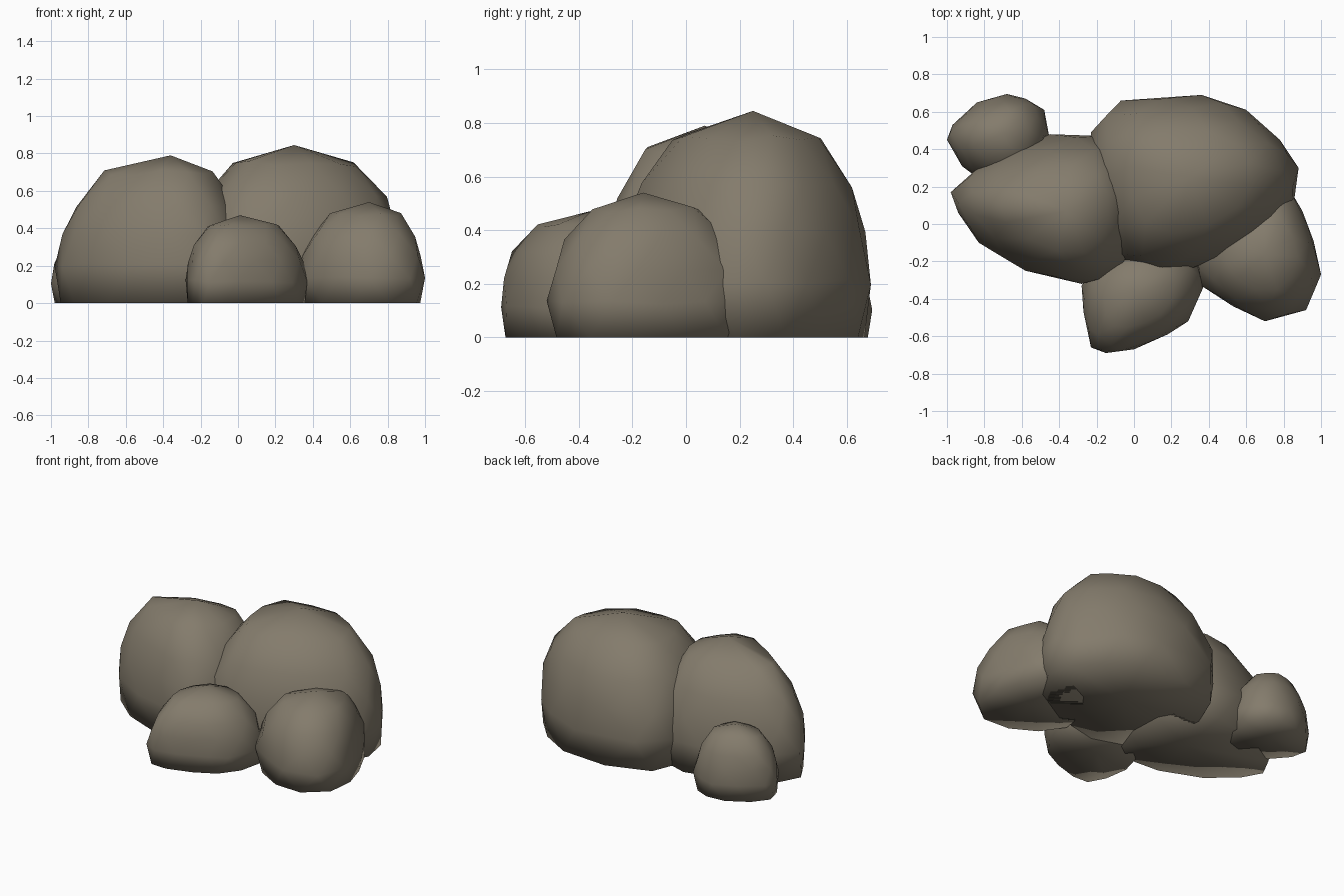
import bpy, bmesh, random

if "Cube" in bpy.data.objects:
    bpy.data.objects.remove(bpy.data.objects["Cube"])

random.seed(7)

stone = bpy.data.materials.new("stone")
stone.diffuse_color = (0.23, 0.20, 0.15, 1)
stone.use_nodes = True
stone.node_tree.nodes["Principled BSDF"].inputs["Base Color"].default_value = stone.diffuse_color

# Shared boulder profile above the widest ring: (height fraction, width fraction)
PROFILE = [(0.25, 1.0), (0.47, 0.96), (0.67, 0.85), (0.88, 0.59)]


def halfway(pts, step, grow):
    """Ring of midpoints: turns the ring half a side and rounds its corners."""
    n = len(pts)
    return [((pts[i][0] + pts[(i + step) % n][0]) / 2 * grow,
             (pts[i][1] + pts[(i + step) % n][1]) / 2 * grow) for i in range(n)]


def boulder(name, peak, outline):
    """Closed, smooth-shaded boulder lofted from a plan outline up to a peak."""
    px, py, h = peak
    bm = bmesh.new()
    shape = [(x - px, y - py) for x, y in outline]
    # Ground ring, slightly tucked in
    rings = [[bm.verts.new((px + x * 0.98, py + y * 0.98, 0))
              for x, y in halfway(shape, -1, 1.0)]]
    # Uneven rings above
    for k, (zf, s) in enumerate(PROFILE):
        ring = []
        for x, y in shape:
            r = s * (1 + (random.uniform(-0.025, 0.015) if k else 0))
            z = h * (zf + random.uniform(-0.02, 0.02))
            ring.append(bm.verts.new((px + x * r, py + y * r, z)))
        rings.append(ring)
        shape = halfway(shape, 1, 1.03)
    n = len(outline)
    for a, b in zip(rings, rings[1:]):
        for i in range(n):
            j = (i + 1) % n
            bm.faces.new((a[i], a[j], b[i]))
            bm.faces.new((a[j], b[j], b[i]))
    top = bm.verts.new(peak)
    base = bm.verts.new((px, py, 0))
    for i in range(n):
        j = (i + 1) % n
        bm.faces.new((rings[-1][i], rings[-1][j], top))
        bm.faces.new((rings[0][j], rings[0][i], base))
    me = bpy.data.meshes.new(name)
    bm.to_mesh(me)
    bm.free()
    me.shade_smooth()
    me.materials.append(stone)
    ob = bpy.data.objects.new(name, me)
    bpy.context.scene.collection.objects.link(ob)
    return ob


# Large boulder, back right
boulder("large_boulder", (0.30, 0.25, 0.845), [
    (0.88, 0.30), (0.78, 0.45), (0.60, 0.61), (0.36, 0.69), (-0.07, 0.66),
    (-0.23, 0.49), (-0.25, 0.22), (-0.18, -0.08), (-0.02, -0.26),
    (0.30, -0.24), (0.62, -0.12), (0.85, 0.08)])

# Tall boulder, left
boulder("left_boulder", (-0.36, 0.07, 0.79), [
    (0.03, 0.12), (-0.02, 0.34), (-0.16, 0.47), (-0.45, 0.48), (-0.80, 0.33),
    (-0.98, 0.17), (-0.94, 0.06), (-0.83, -0.10), (-0.58, -0.25),
    (-0.28, -0.32), (-0.11, -0.28), (0.0, -0.12)])

# Small boulder, front centre
boulder("front_boulder", (0.01, -0.36, 0.47), [
    (0.37, -0.34), (0.36, -0.21), (0.20, -0.12), (0.0, -0.10), (-0.19, -0.18),
    (-0.28, -0.33), (-0.27, -0.47), (-0.23, -0.66), (-0.15, -0.69),
    (0.0, -0.67), (0.18, -0.59), (0.29, -0.52)])

# Medium boulder, front right
boulder("right_boulder", (0.70, -0.16, 0.54), [
    (1.0, -0.27), (0.96, -0.09), (0.90, 0.07), (0.80, 0.24), (0.60, 0.21),
    (0.42, 0.05), (0.32, -0.14), (0.36, -0.33), (0.53, -0.44), (0.70, -0.52),
    (0.92, -0.46)])

# Smallest boulder, back left
boulder("back_boulder", (-0.71, 0.48, 0.44), [
    (-0.45, 0.45), (-0.48, 0.61), (-0.58, 0.67), (-0.68, 0.695), (-0.84, 0.65),
    (-0.97, 0.53), (-1.0, 0.45), (-0.92, 0.31), (-0.80, 0.22), (-0.60, 0.22),
    (-0.49, 0.32)])
